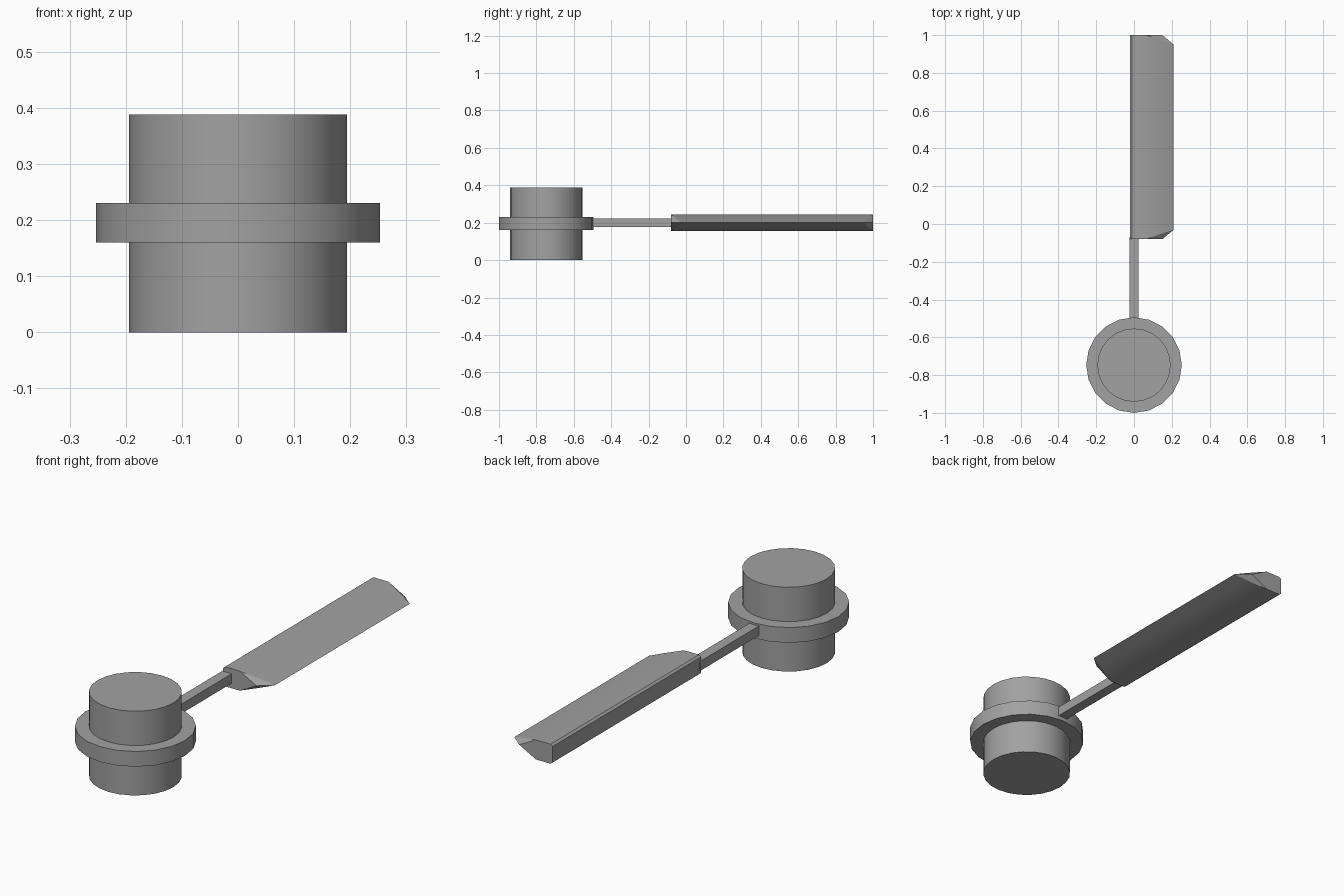
import bpy
import bmesh

cube = bpy.data.objects.get("Cube")
if cube:
    bpy.data.objects.remove(cube, do_unlink=True)

grey = bpy.data.materials.new("plain_grey")
grey.use_nodes = True
colour = (0.36, 0.36, 0.36, 1)
grey.diffuse_color = colour
grey.node_tree.nodes["Principled BSDF"].inputs["Base Color"].default_value = colour

HUB_Y = -0.747


def finish(obj, name, angle=0.5):
    obj.name = name
    obj.data.materials.append(grey)
    bpy.ops.object.select_all(action="DESELECT")
    obj.select_set(True)
    bpy.context.view_layer.objects.active = obj
    bpy.ops.object.shade_smooth_by_angle(angle=angle)


def disc(name, radius, low, high, sides):
    bpy.ops.mesh.primitive_cylinder_add(
        vertices=sides, radius=radius, depth=high - low,
        location=(0, HUB_Y, (low + high) / 2))
    finish(bpy.context.object, name)


# Hub drum and its collar
disc("hub", 0.194, 0, 0.388, 24)
disc("hub_collar", 0.253, 0.16, 0.23, 20)

# Square arm from collar to blade
bpy.ops.mesh.primitive_cube_add(size=1, location=(0, -0.31, 0.2))
arm = bpy.context.object
arm.scale = (0.048, 0.48, 0.044)
bpy.ops.object.transform_apply(location=False, rotation=False, scale=True)
finish(arm, "arm")

# Blade: half section as (x, height above centre plane, end inset), mirrored below
MID_Z, ROOT, TIP = 0.2, -0.08, 1.0
half = [(-0.02, 0.037, 0), (-0.01, 0.045, 0), (0.065, 0.045, 0), (0.15, 0.02, 0.03)]
trailing = (0.21, 0, 0.05)
section = half + [trailing] + [(x, -h, i) for x, h, i in reversed(half)]

bm = bmesh.new()
ends = []
for y, direction in ((ROOT, 1), (TIP, -1)):
    ring = [bm.verts.new((x, y + direction * i, MID_Z + h)) for x, h, i in section]
    ridge = bm.verts.new((0.15, y, MID_Z))
    # Flat end, then the corner sliced back above and below the ridge
    bm.faces.new(ring[:3] + [ridge] + ring[-3:])
    for a, b in zip(ring[2:6], ring[3:7]):
        bm.faces.new((a, b, ridge))
    ends.append(ring)

root, tip = ends
for k in range(len(section)):
    n = (k + 1) % len(section)
    bm.faces.new((root[k], root[n], tip[n], tip[k]))
bmesh.ops.recalc_face_normals(bm, faces=bm.faces)
mesh = bpy.data.meshes.new("blade")
bm.to_mesh(mesh)
bm.free()
blade = bpy.data.objects.new("blade", mesh)
bpy.context.collection.objects.link(blade)
finish(blade, "blade")
